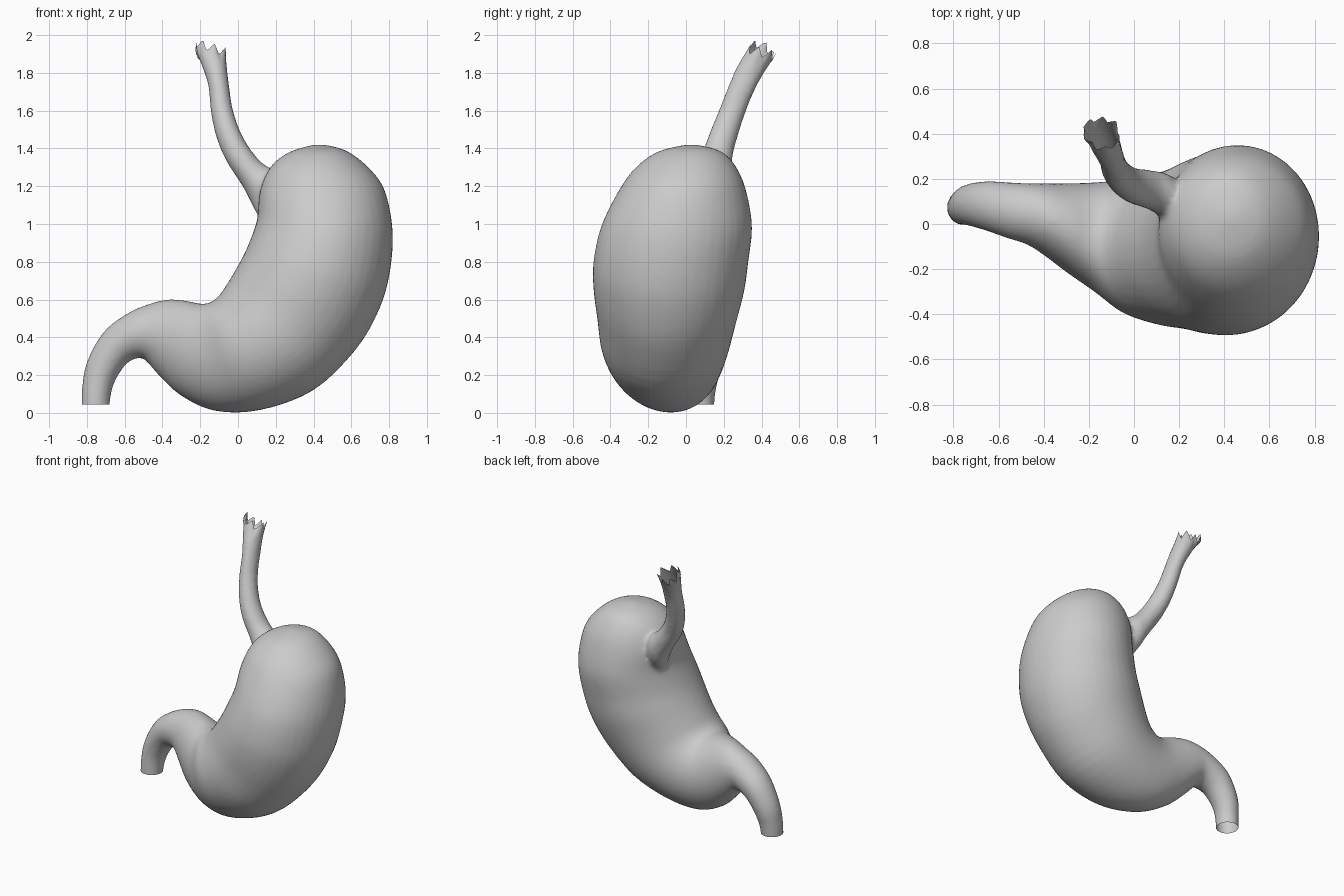
import bpy, bmesh, math
from mathutils import Vector

if "Cube" in bpy.data.objects:
    bpy.data.objects.remove(bpy.data.objects["Cube"])

# Sections: outer x,z / inner x,z / centre y / half depth in y
BODY = [
    (.46, 1.42, .40, 1.42, .03, .03), (.58, 1.385, .27, 1.38, .02, .17),
    (.70, 1.29, .17, 1.30, .0, .27), (.78, 1.17, .115, 1.17, -.02, .34),
    (.82, .95, .10, 1.02, -.05, .40), (.80, .72, .05, .88, -.08, .41),
    (.74, .53, .0, .78, -.09, .40), (.62, .33, -.06, .68, -.10, .37),
    (.40, .12, -.11, .61, -.11, .34), (.12, .015, -.16, .58, -.10, .30),
    (-.12, .01, -.21, .58, -.06, .245), (-.30, .09, -.28, .595, -.02, .20),
    (-.42, .20, -.37, .60, .02, .16), (-.49, .28, -.46, .58, .045, .135),
    (-.53, .29, -.58, .53, .06, .125), (-.59, .26, -.71, .43, .08, .11),
    (-.65, .17, -.80, .27, .085, .093), (-.675, .08, -.827, .12, .075, .08),
    (-.68, -.02, -.827, -.02, .07, .075)]
GULLET = [
    (.30, 1.12, .13, 1.0, .05, .10), (.20, 1.27, .085, 1.08, .12, .10),
    (.12, 1.33, .03, 1.19, .15, .088), (.05, 1.42, -.06, 1.33, .17, .08),
    (0, 1.52, -.115, 1.46, .205, .077), (-.03, 1.62, -.145, 1.60, .25, .073),
    (-.045, 1.72, -.155, 1.72, .295, .075), (-.06, 1.84, -.185, 1.82, .35, .082),
    (-.07, 1.95, -.23, 1.93, .42, .085), (-.09, 2.10, -.28, 2.08, .51, .09)]


def spline(rows, steps=4):
    """Catmull-Rom interpolation between section rows."""
    out = []
    for i in range(len(rows) - 1):
        p = [rows[max(0, min(len(rows) - 1, i + k))] for k in (-1, 0, 1, 2)]
        for s in range(steps):
            t = s / steps
            out.append([b + .5 * t * (c - a + t * (2*a - 5*b + 4*c - d + t * (3*(b - c) + d - a)))
                        for a, b, c, d in zip(*p)])
    return out + [list(rows[-1])]


def loft(bm, rows, n=40):
    """Skin elliptical rings into a closed tube."""
    rings = []
    for ax, az, bx, bz, yc, hy in spline(rows):
        a, b = Vector((ax, yc, az)), Vector((bx, yc, bz))
        mid, half = (a + b) / 2, (a - b) / 2
        rings.append([bm.verts.new(mid + half * math.cos(w) + Vector((0, hy * math.sin(w), 0)))
                      for w in (math.tau * k / n for k in range(n))])
    for r, q in zip(rings, rings[1:]):
        for k in range(n):
            bm.faces.new((r[k], r[(k + 1) % n], q[(k + 1) % n], q[k]))
    bm.faces.new(rings[0][::-1])
    bm.faces.new(rings[-1])


def cut(bm, test, co, no):
    """Slice open one end, removing what lies on the normal side."""
    faces = [f for f in bm.faces if test(f.calc_center_median())]
    geom = set(faces) | {e for f in faces for e in f.edges} | {v for f in faces for v in f.verts}
    bmesh.ops.bisect_plane(bm, geom=list(geom), plane_co=co, plane_no=no, clear_outer=True)


# Stomach and gullet volumes
bm = bmesh.new()
loft(bm, BODY)
loft(bm, GULLET)
bmesh.ops.recalc_face_normals(bm, faces=bm.faces)
mesh = bpy.data.meshes.new("stomach")
bm.to_mesh(mesh)
bm.free()
stomach = bpy.data.objects.new("stomach", mesh)
bpy.context.collection.objects.link(stomach)
bpy.context.view_layer.objects.active = stomach
stomach.select_set(True)

# Fuse into one skin and soften the junction
remesh = stomach.modifiers.new("fuse", 'REMESH')
remesh.mode = 'VOXEL'
remesh.voxel_size = .015
smooth = stomach.modifiers.new("soften", 'SMOOTH')
smooth.factor, smooth.iterations = .5, 8
for m in ("fuse", "soften"):
    bpy.ops.object.modifier_apply(modifier=m)

# Open outlet below and torn opening above
bm = bmesh.new()
bm.from_mesh(stomach.data)
cut(bm, lambda c: c.x < -.6 and c.z < .3, (-.75, .07, .045), (0, 0, -1))
top, normal = Vector((-.15, .41, 1.915)), Vector((.2, .4, .9)).normalized()
cut(bm, lambda c: c.z > 1.6, top, normal)
u = normal.cross((0, 1, 0)).normalized()
v = normal.cross(u)
for vert in bm.verts:
    d = vert.co - top
    fall = 1 + d.dot(normal) / .12
    if vert.co.z > 1.6 and fall > 0:
        w = math.atan2(d.dot(v), d.dot(u))
        tooth = abs((w / math.tau * 7) % 1 - .5) * 4 - 1
        vert.co += normal * (.028 * tooth + .012 * math.sin(2 * w + 1)) * fall ** 2
bm.to_mesh(stomach.data)
bm.free()
bpy.ops.object.shade_smooth()
